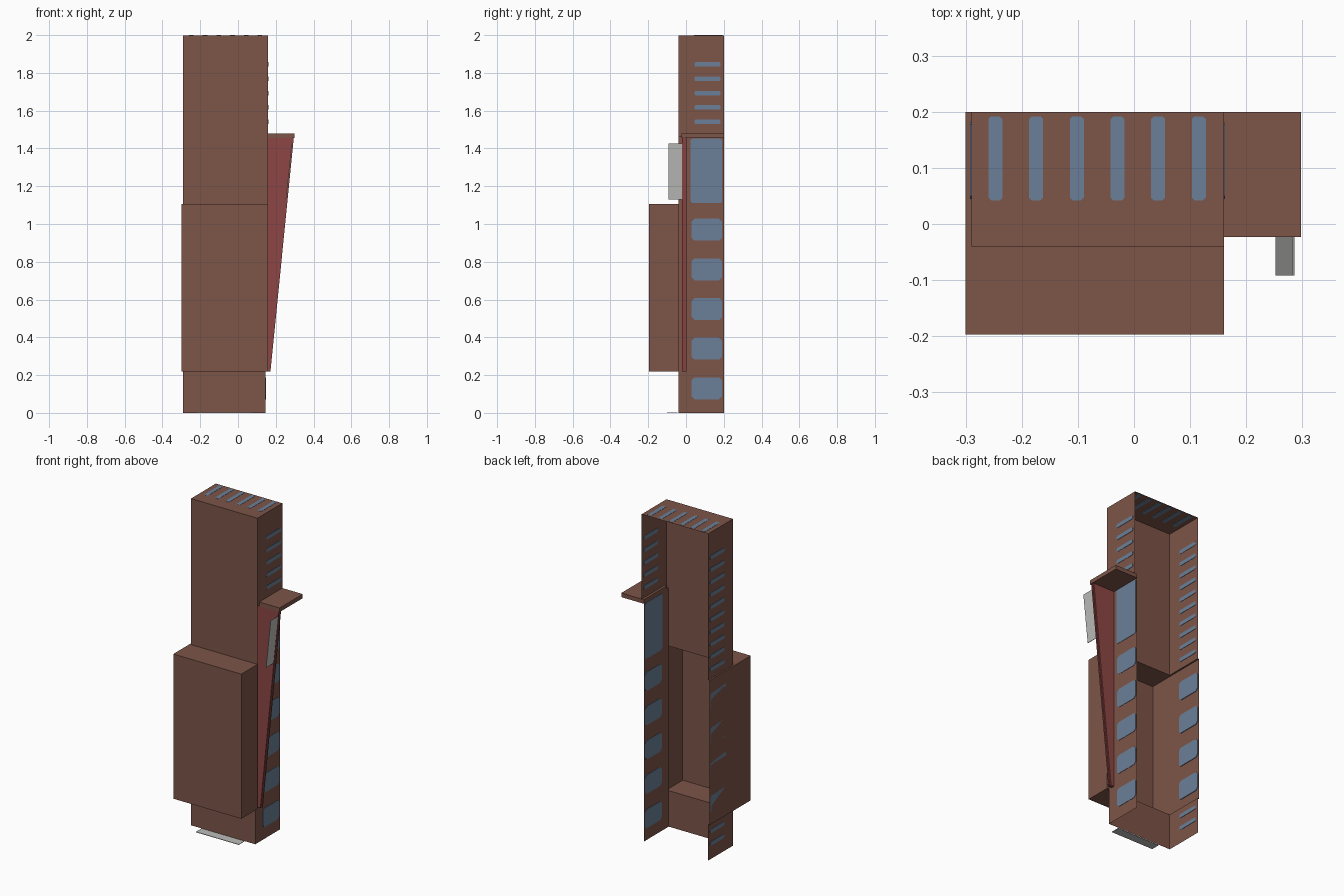
import bpy, bmesh

if "Cube" in bpy.data.objects:
    bpy.data.objects.remove(bpy.data.objects["Cube"])


def material(name, rgb):
    m = bpy.data.materials.new(name)
    m.diffuse_color = (*rgb, 1)
    m.use_nodes = True
    m.node_tree.nodes["Principled BSDF"].inputs["Base Color"].default_value = m.diffuse_color
    return m


BRICK = material("brown_brick", (0.205, 0.089, 0.064))
GLASS = material("blue_glass", (0.145, 0.216, 0.314))
RED = material("red_panel", (0.262, 0.061, 0.058))
GREY = material("sign_grey", (0.50, 0.50, 0.49))


def finish(name, bm, mat):
    me = bpy.data.meshes.new(name)
    bm.to_mesh(me)
    bm.free()
    me.materials.append(mat)
    ob = bpy.data.objects.new(name, me)
    bpy.context.collection.objects.link(ob)
    return ob


def place(axis, c, a, b):
    """Point with c along the given axis, a and b along the other two in order."""
    p = [a, b]
    p.insert(axis, c)
    return p


def sheet(bm, axis, c, sign, a, b):
    """Single-sided wall rectangle facing sign * axis."""
    pts = [(a[0], b[0]), (a[1], b[0]), (a[1], b[1]), (a[0], b[1])]
    f = bm.faces.new([bm.verts.new(place(axis, c, *p)) for p in pts])
    f.normal_update()
    if f.normal[axis] * sign < 0:
        f.normal_flip()


def prism(bm, axis, c0, c1, outline):
    """Solid extrusion of a 2D outline from c0 to c1 along an axis."""
    lo = [bm.verts.new(place(axis, c0, *p)) for p in outline]
    hi = [bm.verts.new(place(axis, c1, *p)) for p in outline]
    n = len(outline)
    faces = [bm.faces.new(lo), bm.faces.new(hi)]
    for i in range(n):
        j = (i + 1) % n
        faces.append(bm.faces.new((lo[i], lo[j], hi[j], hi[i])))
    bmesh.ops.recalc_face_normals(bm, faces=faces)


def box(a, b):
    return [(a[0], b[0]), (a[1], b[0]), (a[1], b[1]), (a[0], b[1])]


def window(bm, axis, c, a, b, r):
    """Thin pane with clipped corners, showing on both sides of a wall."""
    out = [(a[0] + r, b[0]), (a[1] - r, b[0]), (a[1], b[0] + r), (a[1], b[1] - r),
           (a[1] - r, b[1]), (a[0] + r, b[1]), (a[0], b[1] - r), (a[0], b[0] + r)]
    prism(bm, axis, c - 0.002, c + 0.002, out)


L, BL, R, LR = -0.29, -0.30, 0.16, 0.145      # tower left, bay left, right, lower right
F, BF, B = -0.04, -0.197, 0.20                # tower front, bay front, open back
Z0, Z1, ZC, TOP = 0.22, 1.105, 1.46, 1.999    # bay bottom, bay top, canopy, roof

# Upper tower, open at the back
bm = bmesh.new()
sheet(bm, 1, F, -1, (L, R), (Z1, TOP))
sheet(bm, 0, L, -1, (F, B), (Z1, TOP))
sheet(bm, 0, R, 1, (F, B), (ZC, TOP))
sheet(bm, 2, TOP, 1, (L, R), (F, B))
sheet(bm, 2, ZC, -1, (LR, R), (F, B))
finish("upper_tower", bm, BRICK)

# Lower walls
bm = bmesh.new()
sheet(bm, 1, F, -1, (L, LR), (0, Z0))
sheet(bm, 0, L, -1, (F, B), (0, Z0))
sheet(bm, 0, LR, 1, (F, B), (0, ZC))
finish("lower_walls", bm, BRICK)

# Projecting front bay
bm = bmesh.new()
sheet(bm, 1, BF, -1, (BL, R), (Z0, Z1))
sheet(bm, 0, BL, -1, (BF, B), (Z0, Z1))
sheet(bm, 0, R, 1, (BF, F), (Z0, Z1))
sheet(bm, 1, F, 1, (LR, R), (Z0, Z1))
for z, s in ((Z0, -1), (Z1, 1)):
    sheet(bm, 2, z, s, (BL, R), (BF, F))
    sheet(bm, 2, z, s, (BL, L), (F, B))
finish("front_bay", bm, BRICK)

# Canopy slab on the right side
bm = bmesh.new()
prism(bm, 1, -0.023, B, box((LR, 0.298), (1.455, 1.48)))
finish("side_canopy", bm, BRICK)

# Tapered fin below the canopy, with a raised middle strip along its edge
bm = bmesh.new()
prism(bm, 1, -0.021, 0.002, [(LR, Z0), (0.166, Z0), (0.289, 1.455), (LR, 1.455)])
prism(bm, 1, -0.014, -0.005, [(0.15, Z0), (0.172, Z0), (0.295, 1.455), (0.26, 1.455)])
finish("tapered_fin", bm, RED)

# Windows of the side walls
bm = bmesh.new()
for i in range(10):
    z = 1.845 - 0.076 * i
    window(bm, 0, L, (0.045, 0.182), (z - 0.012, z + 0.012), 0.005)
    if i < 5:
        window(bm, 0, R, (0.045, 0.182), (z - 0.012, z + 0.012), 0.005)
for i in range(5):
    z = 0.97 - 0.21 * i
    window(bm, 0, LR, (0.03, 0.19), (z - 0.058, z + 0.058), 0.015)
    if i < 4:
        window(bm, 0, BL + 0.002, (0.03, 0.19), (z - 0.058, z + 0.058), 0.015)
for z in (0.17, 0.094):
    window(bm, 0, L, (0.045, 0.182), (z - 0.012, z + 0.012), 0.005)
window(bm, 0, LR, (0.025, 0.19), (1.11, 1.453), 0.008)
finish("side_windows", bm, GLASS)

# Roof lights
bm = bmesh.new()
for i in range(6):
    x = -0.247 + 0.0725 * i
    window(bm, 2, TOP - 0.001, (x - 0.0125, x + 0.0125), (0.042, 0.192), 0.005)
finish("roof_windows", bm, GLASS)

# Slanted blade sign on the fin and flat sign at the entrance
bm = bmesh.new()
prism(bm, 1, -0.092, -0.021, [(0.252, 1.13), (0.255, 1.13), (0.286, 1.425), (0.283, 1.425)])
finish("blade_sign", bm, GREY)
bm = bmesh.new()
prism(bm, 2, 0, 0.003, box((-0.215, 0.075), (-0.10, -0.045)))
finish("entrance_sign", bm, GREY)
